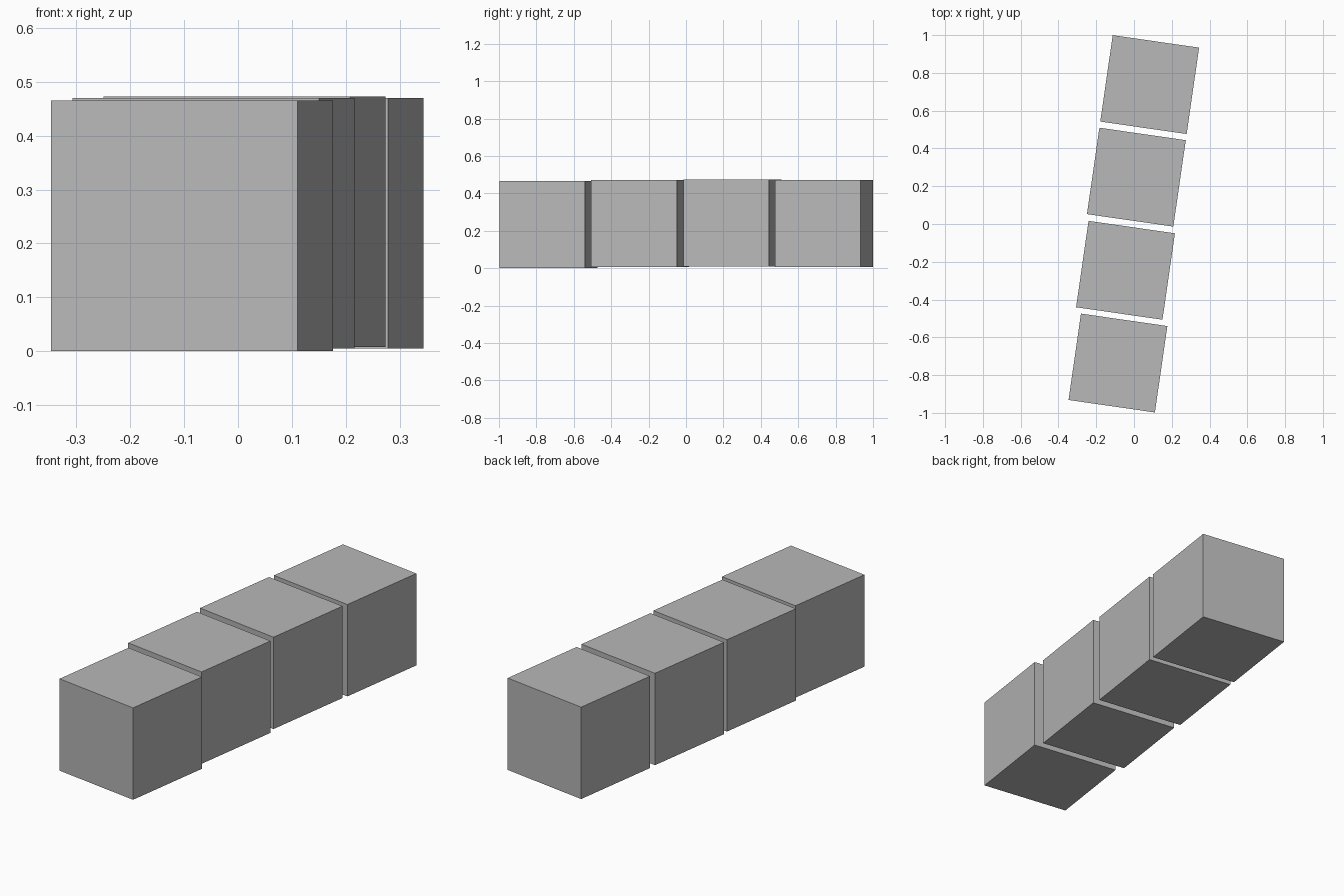
import bpy
import math

if "Cube" in bpy.data.objects:
    bpy.data.objects.remove(bpy.data.objects["Cube"])

# one plain grey for every block
grey = bpy.data.materials.new("plain_grey")
grey.diffuse_color = (0.48, 0.48, 0.48, 1)
grey.use_nodes = True
grey.node_tree.nodes["Principled BSDF"].inputs["Base Color"].default_value = grey.diffuse_color

SIDE = 0.462
HEIGHT = 0.465
TURN = math.radians(-8.2)

# row of separate blocks: centre x, centre y, bottom z
blocks = [
    (-0.085, -0.736, 0.0),
    (-0.045, -0.245, 0.005),
    (0.0125, 0.248, 0.008),
    (0.083, 0.738, 0.005),
]

for i, (x, y, z) in enumerate(blocks, 1):
    bpy.ops.mesh.primitive_cube_add(size=1, location=(x, y, z + HEIGHT / 2),
                                    rotation=(0, 0, TURN))
    block = bpy.context.object
    block.name = f"block_{i}"
    block.scale = (SIDE, SIDE, HEIGHT)
    block.data.materials.append(grey)
